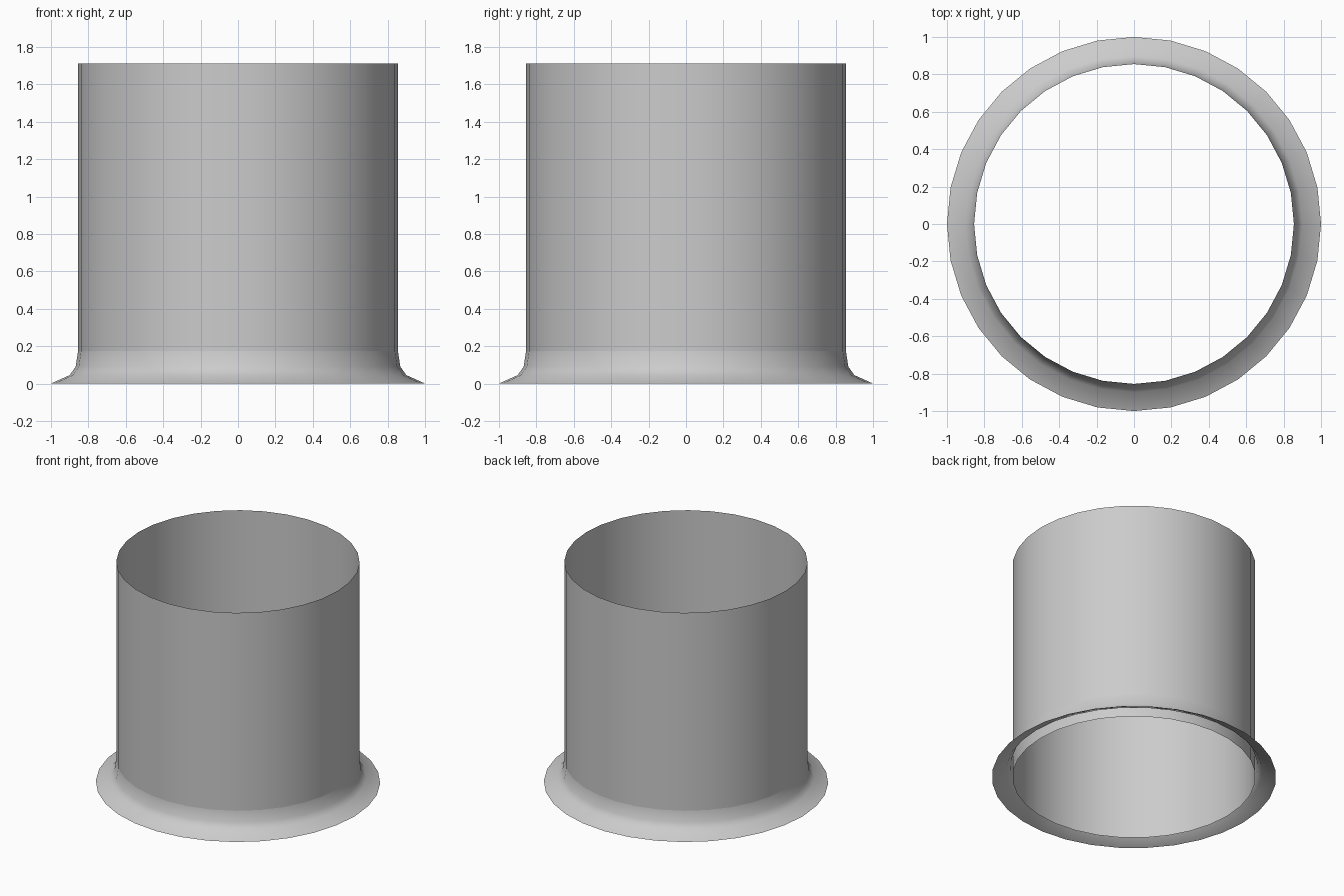
import bpy, bmesh, math

if "Cube" in bpy.data.objects:
    bpy.data.objects.remove(bpy.data.objects["Cube"])

SIDES = 32
RADIUS = 0.855
HEIGHT = 1.71


def lathe(name, profile):
    """Revolve an open (radius, z) profile around z as a thin open surface."""
    bm = bmesh.new()
    rings = []
    for r, z in profile:
        rings.append([bm.verts.new((r * math.cos(2 * math.pi * i / SIDES),
                                    r * math.sin(2 * math.pi * i / SIDES), z))
                      for i in range(SIDES)])
    for low, high in zip(rings, rings[1:]):
        for i in range(SIDES):
            j = (i + 1) % SIDES
            bm.faces.new((low[i], low[j], high[j], high[i])).smooth = True
    mesh = bpy.data.meshes.new(name)
    bm.to_mesh(mesh)
    bm.free()
    obj = bpy.data.objects.new(name, mesh)
    bpy.context.collection.objects.link(obj)
    return obj


# Straight open tube, running down to the ground inside the flare
lathe("tube_wall", [(RADIUS, 0), (RADIUS, HEIGHT)])

# Concave flared skirt around the foot, open underneath
lathe("flared_base", [(1.0, 0), (0.9, 0.045), (0.868, 0.09), (RADIUS, 0.175)])
